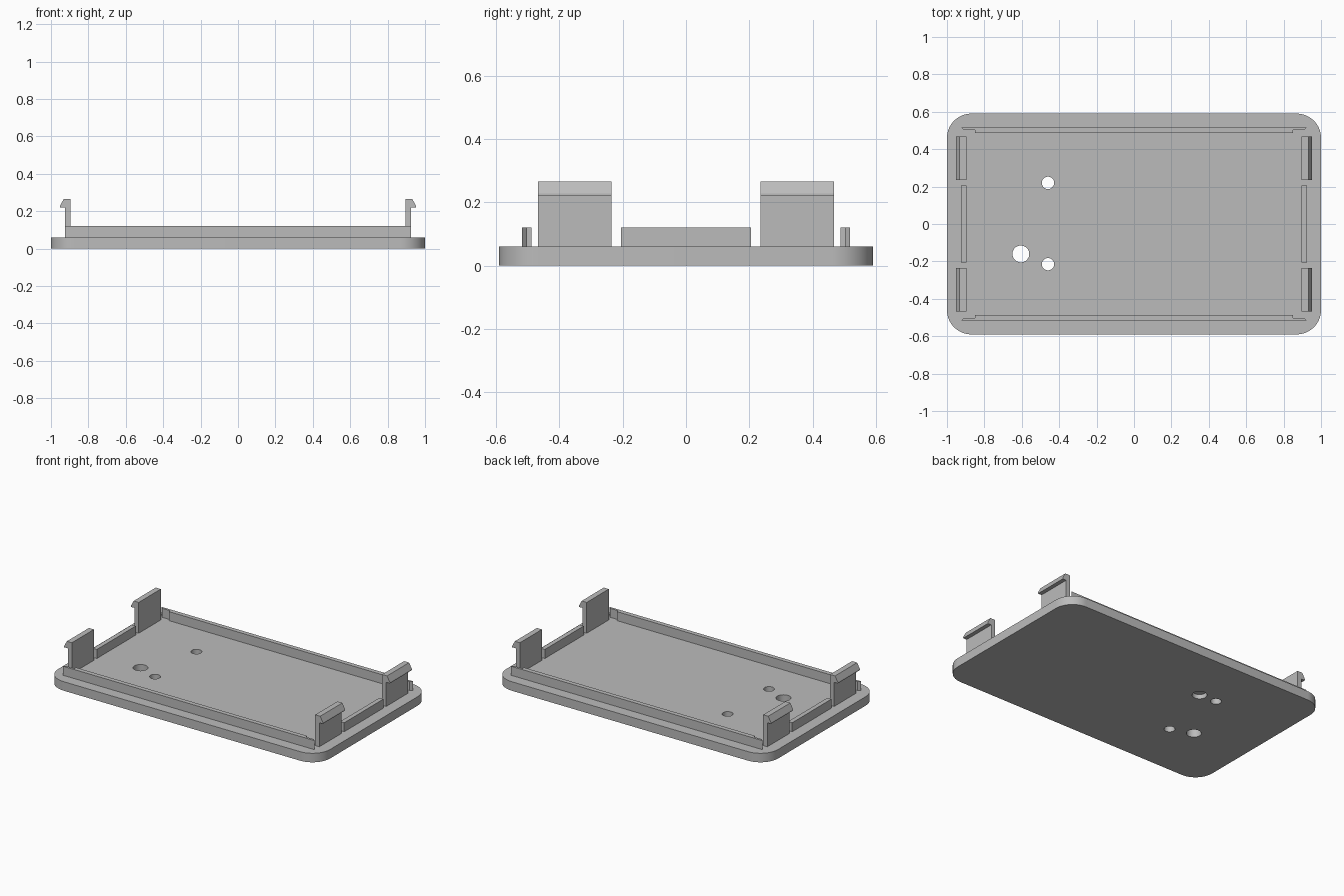
import bpy, bmesh, math
from mathutils import Vector

cube = bpy.data.objects.get("Cube")
if cube:
    bpy.data.objects.remove(cube, do_unlink=True)

grey = bpy.data.materials.new("light grey plastic")
grey.use_nodes = True
colour = (0.5, 0.5, 0.5, 1)
grey.diffuse_color = colour
grey.node_tree.nodes["Principled BSDF"].inputs["Base Color"].default_value = colour


def prism(name, outline, direction):
    """Extrude a closed 3D outline along a direction."""
    bm = bmesh.new()
    face = bm.faces.new([bm.verts.new(p) for p in outline])
    grown = bmesh.ops.extrude_face_region(bm, geom=[face])["geom"]
    verts = [g for g in grown if isinstance(g, bmesh.types.BMVert)]
    bmesh.ops.translate(bm, verts=verts, vec=Vector(direction))
    bmesh.ops.recalc_face_normals(bm, faces=bm.faces)
    mesh = bpy.data.meshes.new(name)
    bm.to_mesh(mesh)
    bm.free()
    mesh.materials.append(grey)
    obj = bpy.data.objects.new(name, mesh)
    bpy.context.collection.objects.link(obj)
    return obj


def arc(cx, cy, r, start, sweep, steps):
    angles = [math.radians(start + sweep * i / steps) for i in range(steps + 1)]
    return [(cx + r * math.cos(a), cy + r * math.sin(a)) for a in angles]


def activate(obj):
    bpy.ops.object.select_all(action='DESELECT')
    obj.select_set(True)
    bpy.context.view_layer.objects.active = obj


# Rounded base plate
HALF_X, HALF_Y, RADIUS, THICK = 1.0, 0.59, 0.13, 0.06
outline = []
for i, (sx, sy) in enumerate([(1, 1), (-1, 1), (-1, -1), (1, -1)]):
    outline += arc(sx * (HALF_X - RADIUS), sy * (HALF_Y - RADIUS), RADIUS, 90 * i, 90, 16)
plate = prism("base_plate", [(x, y, 0) for x, y in outline], (0, 0, THICK))

# Three through holes and one blind recess in the underside: x, y, radius, top
holes = [(-0.46, 0.22, 0.033, 0.1), (-0.46, -0.215, 0.033, 0.1),
         (-0.605, -0.16, 0.045, 0.1), (-0.335, 0.215, 0.045, 0.03)]
for x, y, r, top in holes:
    ring = arc(x, y, r, 0, 360, 40)[:-1]
    cutter = prism("hole_cutter", [(px, py, -0.05) for px, py in ring], (0, 0, top + 0.05))
    cutter.hide_render = True
    activate(plate)
    mod = plate.modifiers.new("hole", 'BOOLEAN')
    mod.operation = 'DIFFERENCE'
    mod.solver = 'EXACT'
    mod.object = cutter
    bpy.ops.object.modifier_apply(modifier=mod.name)
    bpy.data.objects.remove(cutter, do_unlink=True)
activate(plate)
bpy.ops.object.shade_smooth_by_angle(angle=math.radians(30))

# Long lips with thinner, bevelled ends
half = [(0.925, 0.517), (0.91, 0.502), (0.85, 0.502), (0.85, 0.487)]
lip = half + [(-x, y) for x, y in reversed(half)]
for label, s in (("back", 1), ("front", -1)):
    prism(label + "_lip", [(x, s * y, THICK) for x, y in lip], (0, 0, 0.06))

# Short side lips and hooked snap clips
side = [(0.895, THICK), (0.925, THICK), (0.925, 0.12), (0.895, 0.12)]
clip = [(0.895, THICK), (0.925, THICK), (0.925, 0.22), (0.952, 0.22),
        (0.952, 0.228), (0.932, 0.265), (0.895, 0.265)]
for label, s in (("left", 1), ("right", -1)):
    prism(label + "_lip", [(s * x, -0.205, z) for x, z in side], (0, 0.41, 0))
    for end, y in (("front", -0.467), ("back", 0.235)):
        prism(end + "_" + label + "_clip", [(s * x, y, z) for x, z in clip], (0, 0.232, 0))
